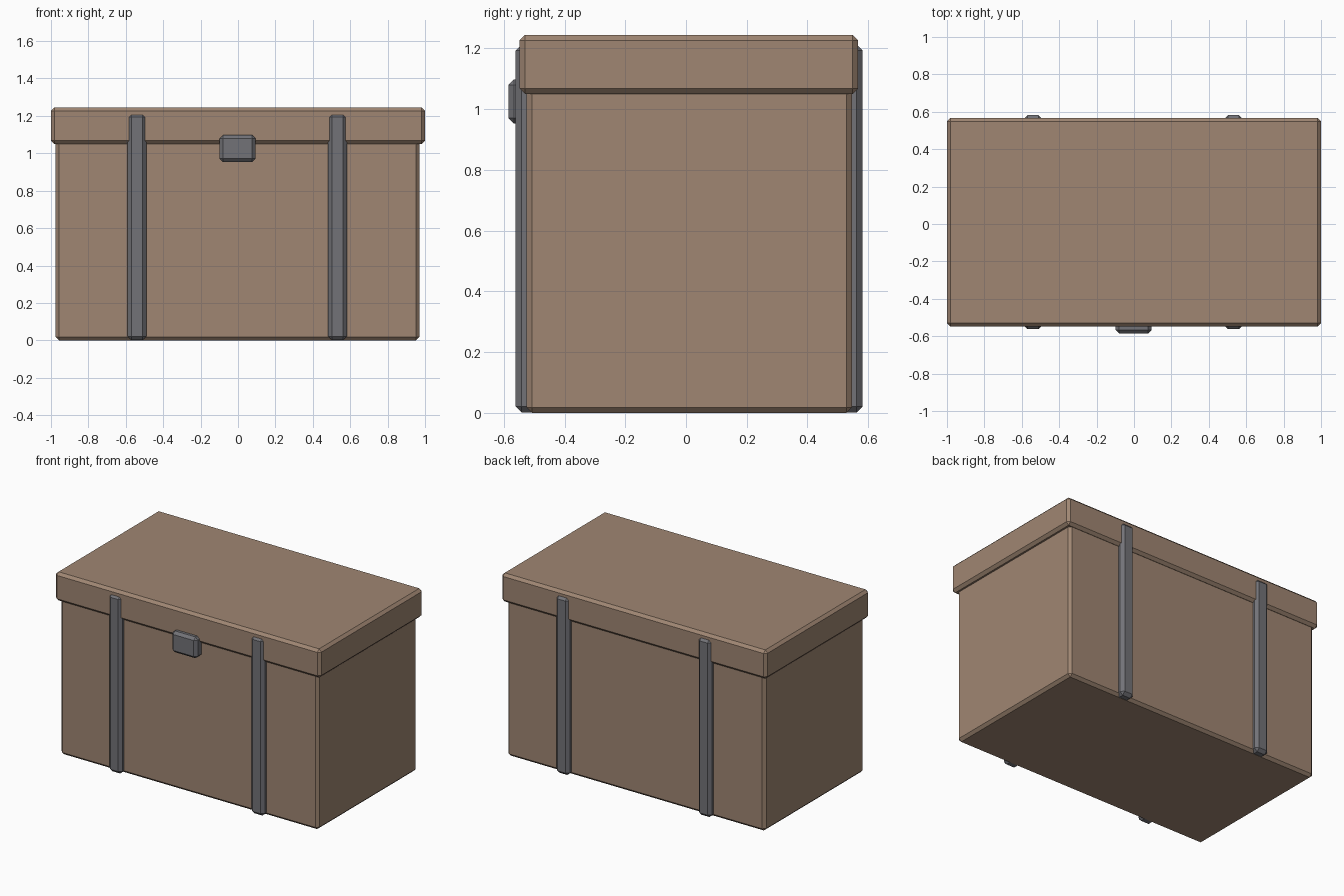
import bpy
import bmesh
from mathutils import Vector

cube = bpy.data.objects.get("Cube")
if cube:
    bpy.data.objects.remove(cube, do_unlink=True)


def make_material(name, color):
    mat = bpy.data.materials.new(name)
    mat.use_nodes = True
    mat.diffuse_color = color
    mat.node_tree.nodes["Principled BSDF"].inputs["Base Color"].default_value = color
    return mat


def bevelled_box(name, low, high, mat, bevel=0.018):
    """Box between two corners with a single flat chamfer on every edge."""
    low, high = Vector(low), Vector(high)
    bm = bmesh.new()
    bmesh.ops.create_cube(bm, size=1)
    bmesh.ops.scale(bm, vec=high - low, verts=bm.verts)
    mesh = bpy.data.meshes.new(name)
    bm.to_mesh(mesh)
    bm.free()
    mesh.materials.append(mat)
    obj = bpy.data.objects.new(name, mesh)
    obj.location = (low + high) / 2
    bpy.context.collection.objects.link(obj)
    mod = obj.modifiers.new("chamfer", "BEVEL")
    mod.width = bevel
    mod.segments = 1
    mod.limit_method = "NONE"
    return obj


wood = make_material("brown_wood", (0.35, 0.24, 0.17, 1))
metal = make_material("grey_metal", (0.17, 0.17, 0.187, 1))

# Chest body and overhanging lid
bevelled_box("chest_body", (-0.975, -0.525, 0), (0.97, 0.546, 1.1), wood)
bevelled_box("chest_lid", (-1, -0.548, 1.05), (1, 0.567, 1.245), wood)

# Metal bands wrapping front and back, just clear of the body's underside
for side, x in (("right", -0.54), ("left", 0.532)):
    bevelled_box(side + "_band", (x - 0.05, -0.561, 0.001),
                 (x + 0.05, 0.582, 1.213), metal, 0.02)

# Front latch
bevelled_box("front_latch", (-0.098, -0.585, 0.953), (0.094, -0.48, 1.098), metal)
